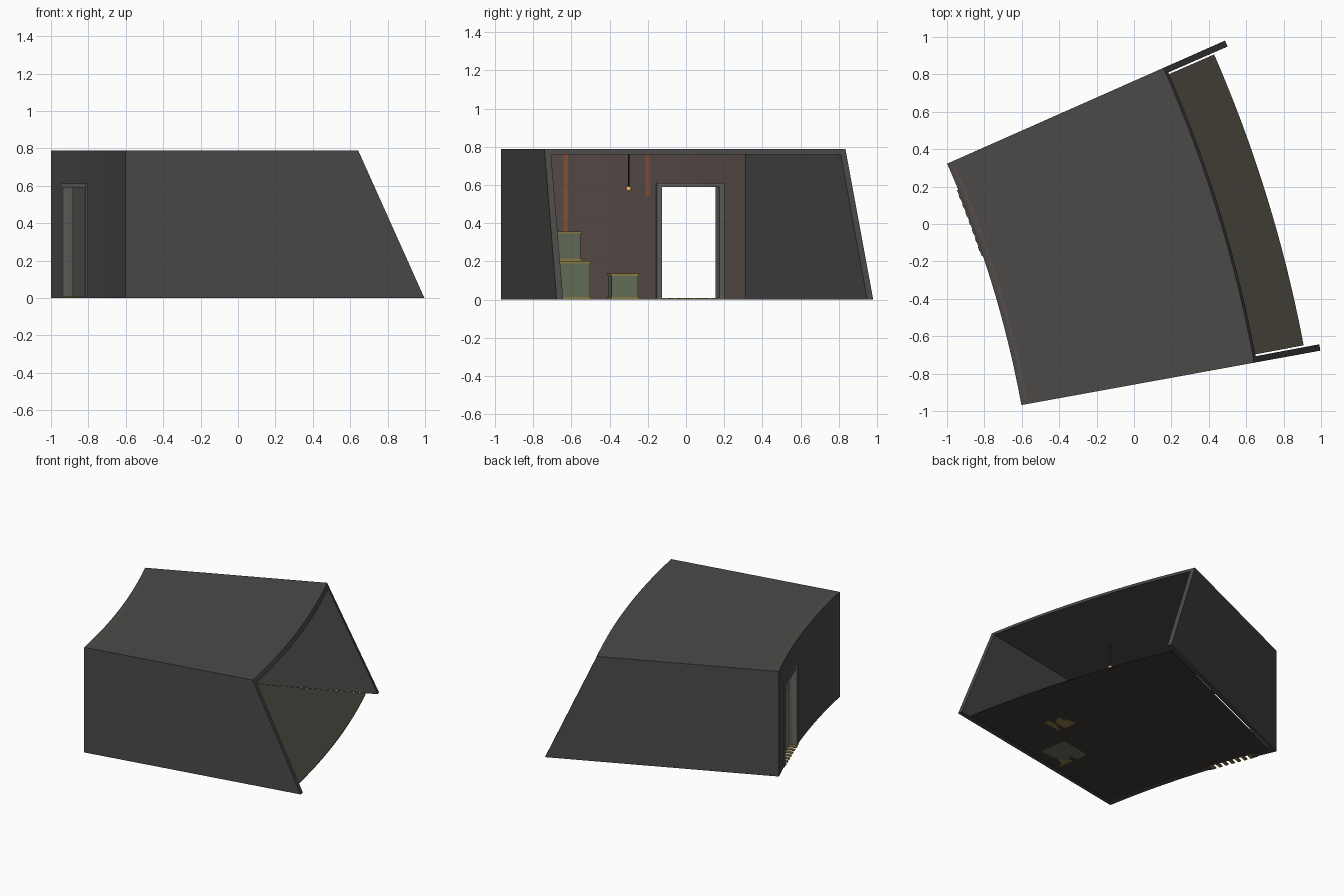
import bpy, bmesh, math
from mathutils import Matrix

if "Cube" in bpy.data.objects:
    bpy.data.objects.remove(bpy.data.objects["Cube"])

CX, CY = -6.22, -1.99            # centre of the curved plan
A0, A1, T = 10.31, 23.89, 0.27   # wall angles and wall thickness in degrees
R0, RI = 5.71, 5.745             # curved wall, outside and inside radius
RB, RT, H, HC = 7.335, 6.975, 0.79, 0.76


def material(name, rgb):
    m = bpy.data.materials.new(name)
    m.diffuse_color = (*rgb, 1)
    m.use_nodes = True
    m.node_tree.nodes["Principled BSDF"].inputs["Base Color"].default_value = m.diffuse_color
    return m


DARK = material("dark_panel", (0.07, 0.068, 0.066))
FLOOR = material("floor_brown", (0.05, 0.045, 0.036))
BROWN = material("wall_brown", (0.10, 0.075, 0.07))
FRAME = material("frame_grey", (0.13, 0.13, 0.12))
GREEN = material("crate_green", (0.13, 0.16, 0.105))
YELLOW = material("trim_yellow", (0.27, 0.21, 0.06))
RUST = material("rust", (0.24, 0.085, 0.04))
CORD = material("cord_black", (0.02, 0.02, 0.02))
GLOW = material("bulb_orange", (0.9, 0.45, 0.18))


def finish(bm, name, mat):
    bmesh.ops.recalc_face_normals(bm, faces=bm.faces)
    me = bpy.data.meshes.new(name)
    bm.to_mesh(me)
    bm.free()
    me.materials.append(mat)
    ob = bpy.data.objects.new(name, me)
    bpy.context.collection.objects.link(ob)
    return ob


def sector(name, mat, r0, r1, a0, a1, z0, z1, n=1, r1_top=None):
    """Ring-sector block; r1_top leans the outer end."""
    bm = bmesh.new()
    prof = [(r0, z0), (r1, z0), (r1 if r1_top is None else r1_top, z1), (r0, z1)]
    rings = []
    for i in range(n + 1):
        a = math.radians(a0 + (a1 - a0) * i / n)
        rings.append([bm.verts.new((CX + r * math.cos(a), CY + r * math.sin(a), z))
                      for r, z in prof])
    for p, q in zip(rings, rings[1:]):
        for k in range(4):
            bm.faces.new((p[k], p[k - 1], q[k - 1], q[k]))
    bm.faces.new(rings[0])
    bm.faces.new(rings[-1])
    return finish(bm, name, mat)


def box(name, mat, x, y, z, w, d, h, turn=0):
    bm = bmesh.new()
    m = (Matrix.Translation((x, y, z + h / 2)) @ Matrix.Rotation(math.radians(turn), 4, 'Z')
         @ Matrix.Diagonal((w, d, h, 1)))
    bmesh.ops.create_cube(bm, size=1, matrix=m)
    return finish(bm, name, mat)


# shell: side walls with leaning ends, ceiling, floor
sector("front_wall", DARK, R0, RB, A0, A0 + T, 0, H, 1, RT)
sector("back_wall", DARK, R0, RB, A1 - T, A1, 0, H, 1, RT)
sector("ceiling", DARK, RI, RT + 0.014, A0 + T, A1 - T, HC, H, 24, RT)
sector("floor", FLOOR, RI + 0.005, 7.252, A0 + 0.35, A1 - 0.35, 0, 0.004, 24)

# curved wall around the doorway, dark outside and brown lining inside
D0, D1, DZ = 18.89, 22.08, 0.59
for label, mat, ra, rb in (("outer", DARK, R0, 5.732), ("lining", BROWN, 5.732, RI)):
    sector("curved_wall_long_" + label, mat, ra, rb, A0 + T, D0, 0, H, 14)
    sector("curved_wall_short_" + label, mat, ra, rb, D1, A1 - T, 0, H, 3)
    sector("door_lintel_" + label, mat, ra, rb, D0, D1, DZ, H, 6)

# door frame
F0, F1 = 5.703, 5.76
sector("door_jamb_front", FRAME, F0, F1, D0 - 0.29, D0, 0, DZ)
sector("door_jamb_back", FRAME, F0, F1, D1, D1 + 0.29, 0, DZ)
sector("door_head", FRAME, F0, F1, D0 - 0.29, D1 + 0.29, DZ, DZ + 0.022, 6)

# threshold stripes
step = (D1 - D0) / 13
for i in range(7):
    a = D0 + 2 * i * step
    sector(f"threshold_stripe_{i}", YELLOW, 5.70, F1, a, a + step, 0, 0.008)

# rust streaks on the lining
for i, (a, z) in enumerate(((13.69, 0.3), (18.15, 0.54))):
    sector(f"rust_streak_{i}", RUST, RI - 0.004, RI + 0.003, a - 0.12, a + 0.12, z, HC)


# crates with yellow rims
def crate(name, x, y, z, w, h, turn):
    box(name, GREEN, x, y, z, w, w, h, turn)
    for end, zz in (("bottom", z), ("top", z + h - 0.012)):
        box(f"{name}_{end}_rim", YELLOW, x, y, zz, w + 0.01, w + 0.01, 0.013, turn)


crate("large_crate", 0.10, -0.64, 0.0, 0.235, 0.2, 10)
crate("stacked_crate", 0.10, -0.655, 0.202, 0.17, 0.155, 14)
crate("small_crate", 0.38, -0.33, 0.0, 0.14, 0.135, 8)

# hanging lamp
bm = bmesh.new()
bmesh.ops.create_cone(bm, cap_ends=True, segments=8, radius1=0.003, radius2=0.003,
                      depth=0.17, matrix=Matrix.Translation((-0.04, -0.3, 0.675)))
finish(bm, "lamp_cord", CORD)
bm = bmesh.new()
bmesh.ops.create_uvsphere(bm, u_segments=16, v_segments=10, radius=0.014,
                          matrix=Matrix.Translation((-0.04, -0.3, 0.58)))
bulb = finish(bm, "lamp_bulb", GLOW)
for p in bulb.data.polygons:
    p.use_smooth = True
